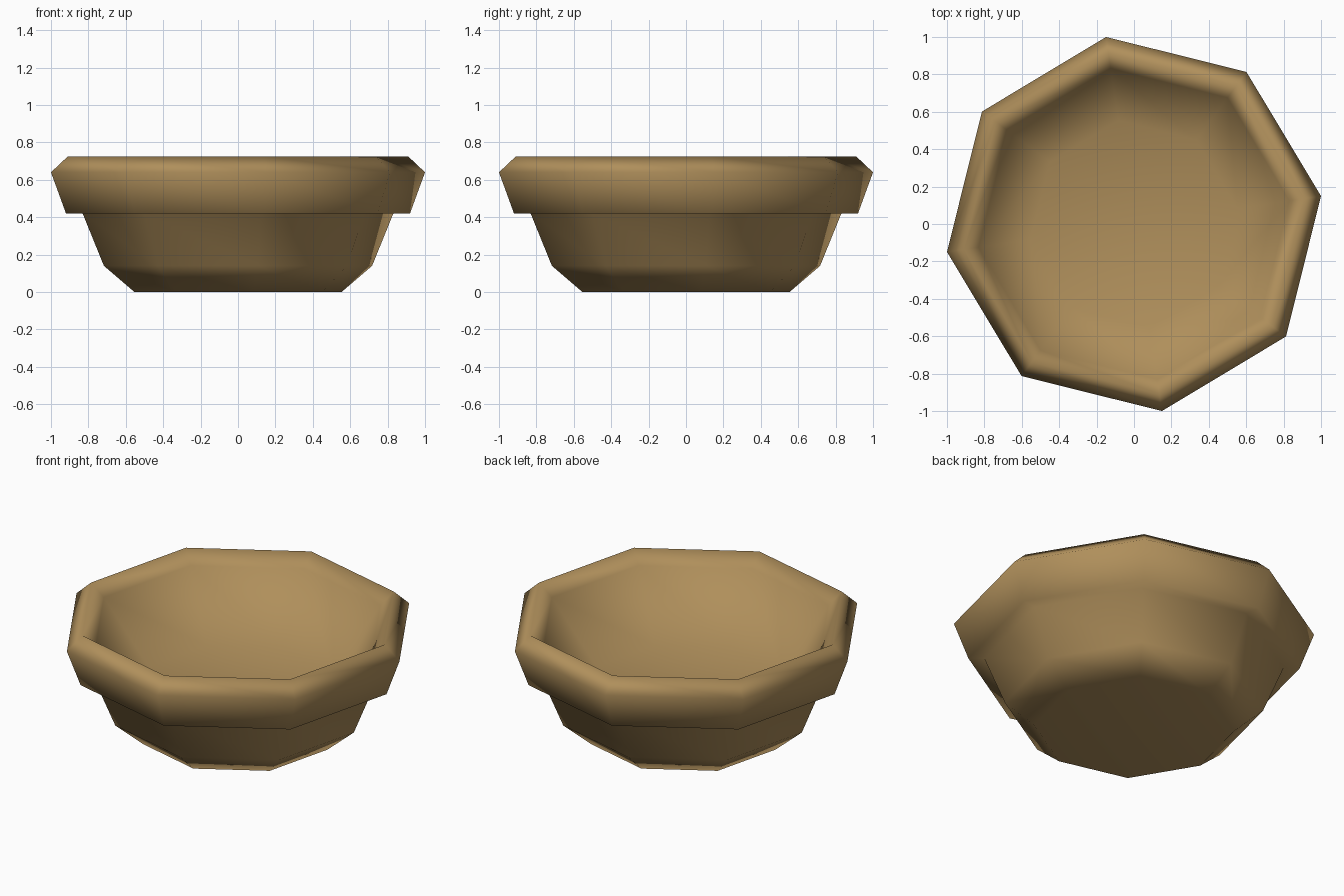
import bpy, bmesh, math

if "Cube" in bpy.data.objects:
    bpy.data.objects.remove(bpy.data.objects["Cube"])

SIDES = 8
TURN = math.radians(8.5)

# clay-brown material
clay = bpy.data.materials.new("tan_clay")
clay.diffuse_color = (0.43, 0.275, 0.105, 1)
clay.use_nodes = True
clay.node_tree.nodes["Principled BSDF"].inputs["Base Color"].default_value = clay.diffuse_color

# bowl profile (radius, height): foot, body, collar, rim crest, inner wall, floor
profile = [(0.56, 0.0), (0.725, 0.14), (0.84, 0.42), (0.93, 0.42),
           (1.011, 0.64), (0.92, 0.725), (0.84, 0.65), (0.56, 0.28)]

bm = bmesh.new()
rings = []
for r, z in profile:
    rings.append([bm.verts.new((r * math.cos(TURN + i * math.tau / SIDES),
                                r * math.sin(TURN + i * math.tau / SIDES), z))
                  for i in range(SIDES)])

# walls between neighbouring rings
for a, b in zip(rings, rings[1:]):
    for i in range(SIDES):
        j = (i + 1) % SIDES
        bm.faces.new((a[i], a[j], b[i]))
        bm.faces.new((a[j], b[j], b[i]))

# underside and inner floor
bm.faces.new(rings[0][::-1])
bm.faces.new(rings[-1])
bmesh.ops.recalc_face_normals(bm, faces=bm.faces[:])
for f in bm.faces:
    f.smooth = True

mesh = bpy.data.meshes.new("bowl")
bm.to_mesh(mesh)
bm.free()
mesh.materials.append(clay)
bowl = bpy.data.objects.new("bowl", mesh)
bpy.context.collection.objects.link(bowl)

# area-weighted smooth shading keeps the flat floor and underside even
wn = bowl.modifiers.new("soft_shading", 'WEIGHTED_NORMAL')
wn.mode = 'FACE_AREA'
